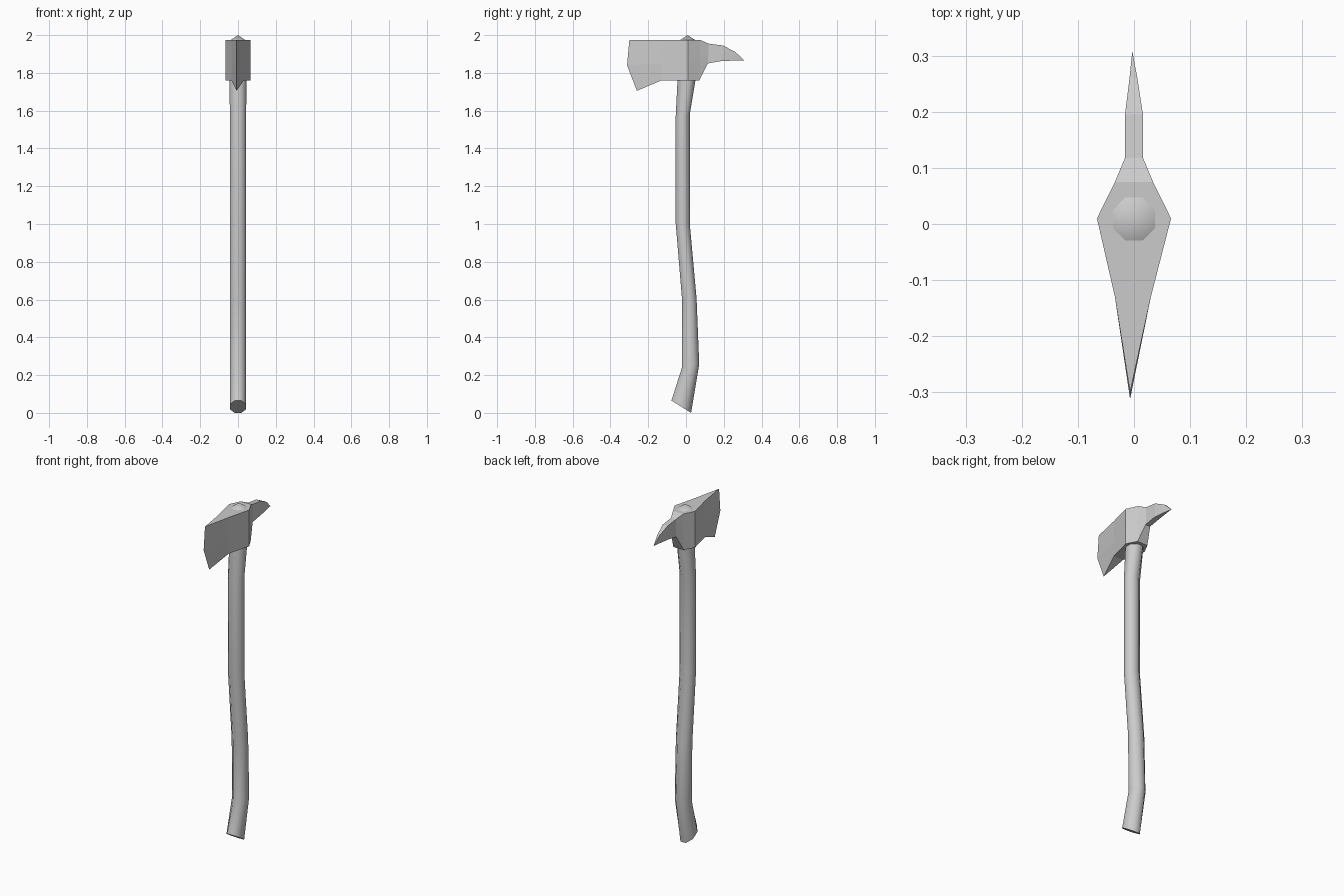
import bpy, bmesh, math
from mathutils import Vector

if "Cube" in bpy.data.objects:
    bpy.data.objects.remove(bpy.data.objects["Cube"])


def loft(name, rings, cap):
    bm = bmesh.new()
    loops = [[bm.verts.new(p) for p in ring] for ring in rings]
    n = len(loops[0])
    for a, b in zip(loops, loops[1:]):
        for i in range(n):
            j = (i + 1) % n
            bm.faces.new((a[i], a[j], b[j], b[i]))
    if cap:
        bm.faces.new(loops[0])
    # Collapse sharp ends to an edge or a point
    bmesh.ops.remove_doubles(bm, verts=bm.verts, dist=0.0002)
    bmesh.ops.recalc_face_normals(bm, faces=bm.faces)
    mesh = bpy.data.meshes.new(name)
    bm.to_mesh(mesh)
    bm.free()
    obj = bpy.data.objects.new(name, mesh)
    bpy.context.collection.objects.link(obj)
    return obj


# Handle: octagon stretched between a front and a rear point (y, z)
sections = [
    ((-0.077, 0.065), (0.027, 0.0), 0.043),
    ((-0.02, 0.245), (0.07, 0.257), 0.043),
    ((-0.02, 0.59), (0.056, 0.605), 0.043),
    ((-0.055, 1.01), (0.02, 1.00), 0.043),
    ((-0.055, 1.56), (0.02, 1.58), 0.043),
    ((-0.045, 1.76), (0.05, 1.76), 0.045),
    ((-0.037, 1.97), (0.055, 1.97), 0.045),
    ((0.008, 2.0), (0.008, 2.0), 0.0),
]
rings = []
for front, rear, half_x in sections:
    f, r = Vector((0, *front)), Vector((0, *rear))
    mid, half = (f + r) / 2, (r - f) / 2
    ring = []
    for k in range(8):
        t = math.radians(22.5 + 45 * k)
        s = math.cos(math.radians(22.5))
        ring.append(mid + half * (math.sin(t) / s)
                    + Vector((half_x * math.cos(t) / s, 0, 0)))
    rings.append(ring)
handle = loft("handle", rings, True)
bpy.context.view_layer.objects.active = handle
handle.select_set(True)
bpy.ops.object.shade_smooth_by_angle(angle=math.radians(50))

# Axe head: top, middle, bottom (y, z), half thickness, x offset
stations = [
    ((-0.300, 1.975), (-0.312, 1.84), (-0.26, 1.705), 0.0, -0.007),
    ((-0.13, 1.975), (-0.13, 1.85), (-0.13, 1.76), 0.032, -0.002),
    ((0.01, 1.975), (0.01, 1.86), (0.01, 1.76), 0.066, 0.0),
    ((0.075, 1.975), (0.075, 1.87), (0.07, 1.76), 0.034, 0.0),
    ((0.118, 1.955), (0.118, 1.90), (0.115, 1.85), 0.016, 0.0),
    ((0.195, 1.945), (0.195, 1.905), (0.19, 1.863), 0.016, 0.0),
    ((0.26, 1.912), (0.26, 1.888), (0.26, 1.865), 0.007, -0.001),
    ((0.308, 1.866), (0.308, 1.866), (0.308, 1.866), 0.0, -0.003),
]
rings = []
for top, mid, bot, w, dx in stations:
    left = [(dx - w, *p) for p in (top, mid, bot)]
    right = [(dx + w, *p) for p in (bot, mid, top)]
    rings.append(left + right)
loft("axe_head", rings, False)
